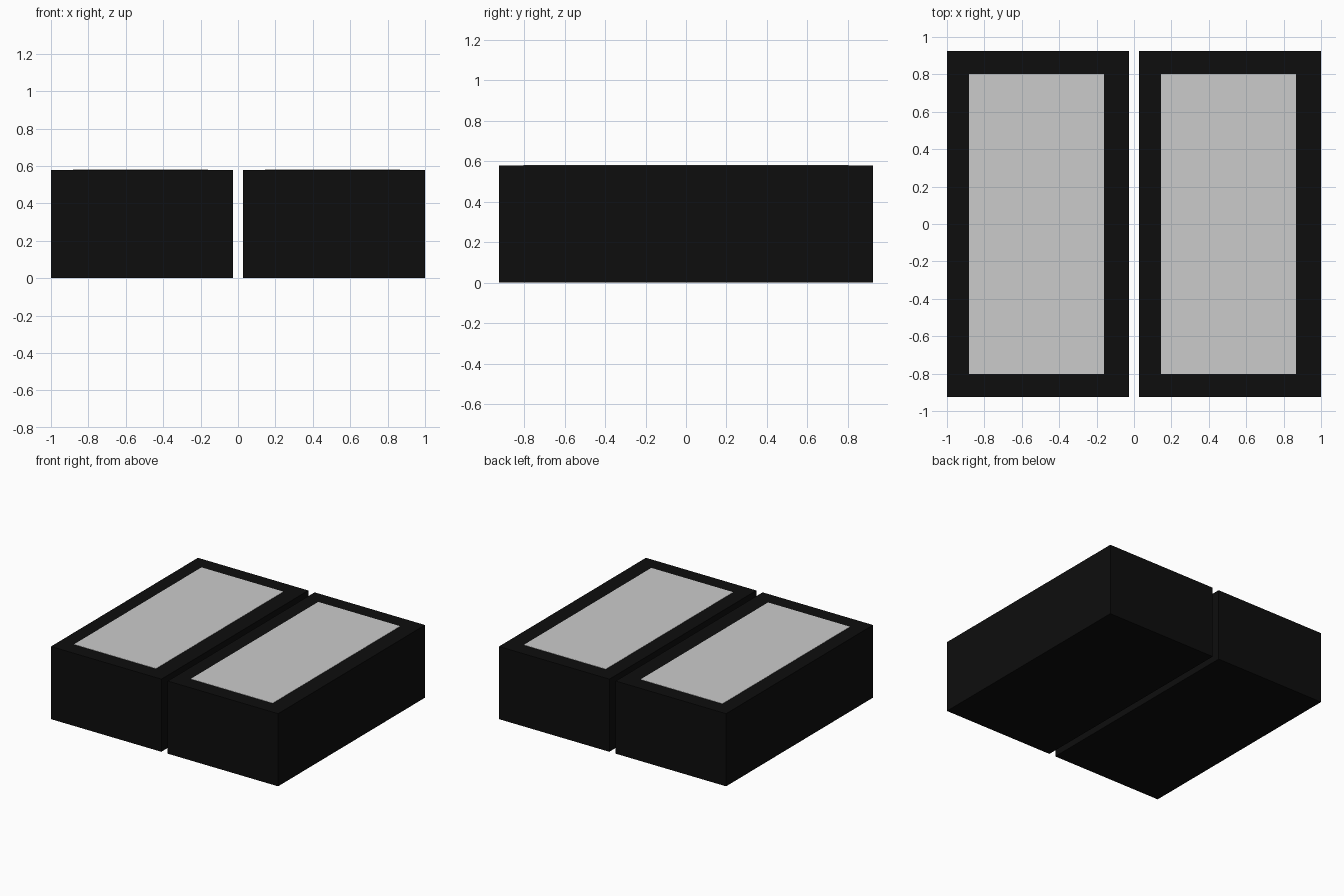
import bpy

if "Cube" in bpy.data.objects:
    bpy.data.objects.remove(bpy.data.objects["Cube"])

H = 0.578          # case height
LIFT = 0.002       # panel stands just proud of the case top

black = bpy.data.materials.new("black_case")
black.diffuse_color = (0.004, 0.004, 0.004, 1)
black.use_nodes = True
black.node_tree.nodes["Principled BSDF"].inputs["Base Color"].default_value = black.diffuse_color


def box(name, x0, x1, y0, y1, z0, z1, mat=None):
    bpy.ops.mesh.primitive_cube_add(
        size=1, location=((x0 + x1) / 2, (y0 + y1) / 2, (z0 + z1) / 2))
    ob = bpy.context.object
    ob.name = name
    ob.scale = (x1 - x0, y1 - y0, z1 - z0)
    bpy.ops.object.transform_apply(location=False, rotation=False, scale=True)
    if mat:
        ob.data.materials.append(mat)
    return ob


# Two black cases side by side, each with a grey panel on top
for side, cx in (("left", -0.514), ("right", 0.514)):
    box(f"{side}_case", cx - 0.486, cx + 0.486, -0.924, 0.924, 0, H, black)
    px = cx - 0.008
    box(f"{side}_top_panel", px - 0.361, px + 0.361, -0.802, 0.802, H - 0.01, H + LIFT)
